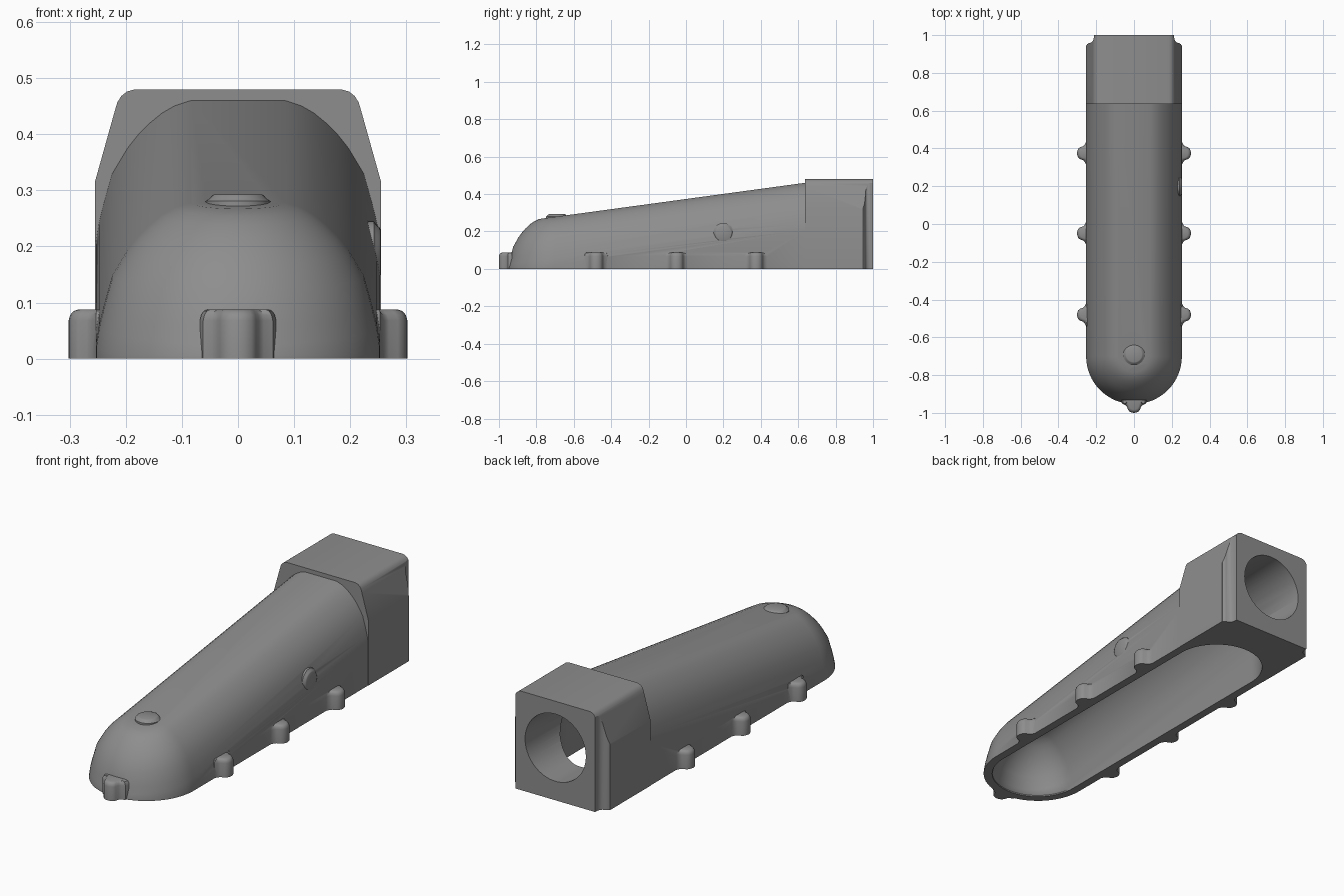
import bpy, bmesh
from math import pi, sin, cos, radians
from mathutils import Matrix

cube = bpy.data.objects.get("Cube")
if cube:
    bpy.data.objects.remove(cube, do_unlink=True)

grey = bpy.data.materials.new("mid grey")
grey.use_nodes = True
colour = (0.27, 0.27, 0.27, 1)
grey.diffuse_color = colour
grey.node_tree.nodes["Principled BSDF"].inputs["Base Color"].default_value = colour

NOSE_Y = -0.70


def top_height(y):
    return 0.46 + 0.136 * (y - 0.635)


def skin(name, rings):
    """Closed solid from a stack of equal-length rings."""
    bm = bmesh.new()
    loops = [[bm.verts.new(p) for p in ring] for ring in rings]
    n = len(loops[0])
    for a, b in zip(loops, loops[1:]):
        for i in range(n):
            j = (i + 1) % n
            bm.faces.new((a[i], a[j], b[j], b[i]))
    bm.faces.new(loops[0][::-1])
    bm.faces.new(loops[-1])
    bmesh.ops.recalc_face_normals(bm, faces=bm.faces)
    mesh = bpy.data.meshes.new(name)
    bm.to_mesh(mesh)
    bm.free()
    mesh.materials.append(grey)
    ob = bpy.data.objects.new(name, mesh)
    bpy.context.collection.objects.link(ob)
    return ob


def combine(target, other, operation):
    """Apply a boolean and drop the second solid."""
    mod = target.modifiers.new("boolean", 'BOOLEAN')
    mod.operation, mod.solver, mod.object = operation, 'EXACT', other
    bpy.context.view_layer.objects.active = target
    bpy.ops.object.modifier_apply(modifier=mod.name)
    bpy.data.objects.remove(other, do_unlink=True)


def outline(r, back, round_back, steps=32):
    """Plan outline: round nose, straight sides, round or square back."""
    pts = [(-r * cos(pi * i / steps), NOSE_Y - r * sin(pi * i / steps))
           for i in range(steps + 1)]
    if round_back:
        pts += [(r * cos(pi * i / steps), back + r * sin(pi * i / steps))
                for i in range(steps + 1)]
    else:
        pts += [(r, back), (-r, back)]
    return pts


# Shoulder curve: distance from the centre line, drop below the sloping top
SHOULDER = [(0.2535, 0.255), (0.248, 0.22), (0.24, 0.187), (0.224, 0.13),
            (0.197, 0.085), (0.178, 0.061), (0.157, 0.04), (0.135, 0.022),
            (0.112, 0.009), (0.084, 0)]


def hull(name, inset, back, round_back, floor):
    rings = [[(x, y, floor) for x, y in
              outline(SHOULDER[0][0] - inset, back, round_back)]]
    for k, (r, drop) in enumerate(SHOULDER):
        rings.append([(x, y, max(top_height(y) - drop - inset, 0.006 * (k + 1)))
                      for x, y in outline(r - inset, back, round_back)])
    return skin(name, rings)


def lug(place):
    """Small bell-shaped foot with a rounded top, pointing along local +x."""
    half = [(-0.02, 0.068), (0, 0.062), (0.008, 0.046), (0.016, 0.037),
            (0.032, 0.032), (0.042, 0.024), (0.047, 0.012)]
    plan = half + [(0.049, 0)] + [(u, -v) for u, v in half[::-1]]
    rings = []
    for z, shrink in ((0, 0), (0.068, 0), (0.078, 0.003),
                      (0.085, 0.009), (0.088, 0.018)):
        rings.append([(max(u - shrink, -0.02) if u > 0 else u,
                       v * (1 - shrink * 12), z) for u, v in plan])
    ob = skin("lug", rings)
    ob.data.transform(place)
    return ob


def button(place, radius, base, top):
    """Round pad with a flared foot, rising along local z."""
    rings = []
    for r, z in ((1.2, base), (1.2, top - 0.012), (1.04, top - 0.007),
                 (0.96, top - 0.002), (0.86, top)):
        rings.append([(radius * r * cos(2 * pi * i / 32),
                       radius * r * sin(2 * pi * i / 32), z) for i in range(32)])
    ob = skin("button", rings)
    ob.data.transform(place)
    return ob


# Tapered body with a round nose
body = hull("hollow_tapered_body", 0, 0.75, False, 0)

# Square rear block with leaning upper sides
side = [(0.255, 0), (0.255, 0.315), (0.22, 0.44), (0.215, 0.457),
        (0.208, 0.468), (0.198, 0.476), (0.184, 0.48)]
section = side + [(-x, z) for x, z in side[::-1]]
block = skin("rear_block", [[(x, y, z) for x, z in section] for y in (0.635, 1)])

# Upright notches in the rear corners of the block
notch = [(0.213, 1.05), (0.213, 0.985), (0.217, 0.97), (0.226, 0.961),
         (0.24, 0.957), (0.247, 0.953), (0.253, 0.945), (0.3, 0.945), (0.3, 1.05)]
for s in (1, -1):
    cutter = skin("notch", [[(s * x, y, z) for x, y in notch] for z in (-0.1, 0.6)])
    combine(block, cutter, 'DIFFERENCE')
combine(body, block, 'UNION')

# Feet along both sides and at the nose tip
for y in (-0.48, -0.05, 0.375):
    for angle in (0, pi):
        place = Matrix.Rotation(angle, 4, 'Z')
        place.translation = (0.253 * cos(angle), y, 0)
        combine(body, lug(place), 'UNION')
place = Matrix.Rotation(-pi / 2, 4, 'Z')
place.translation = (0, -0.951, 0)
combine(body, lug(place), 'UNION')

# Pads on the nose top and on the left side
combine(body, button(Matrix.Translation((0, -0.69, 0)), 0.048, 0.25, 0.293), 'UNION')
place = Matrix.Translation((0, 0.2, 0.19)) @ Matrix.Rotation(pi / 2, 4, 'Y')
combine(body, button(place, 0.046, 0.225, 0.254), 'UNION')

# Open cavity underneath and round socket in the back
combine(body, hull("cavity", 0.04, 0.60, True, -0.05), 'DIFFERENCE')
socket = skin("socket", [[(0.163 * cos(2 * pi * i / 64), y,
                           0.255 + 0.163 * sin(2 * pi * i / 64))
                          for i in range(64)] for y in (0.6, 1.1)])
combine(body, socket, 'DIFFERENCE')

bpy.ops.object.select_all(action='DESELECT')
body.select_set(True)
bpy.context.view_layer.objects.active = body
bpy.ops.object.shade_smooth_by_angle(angle=radians(32))
